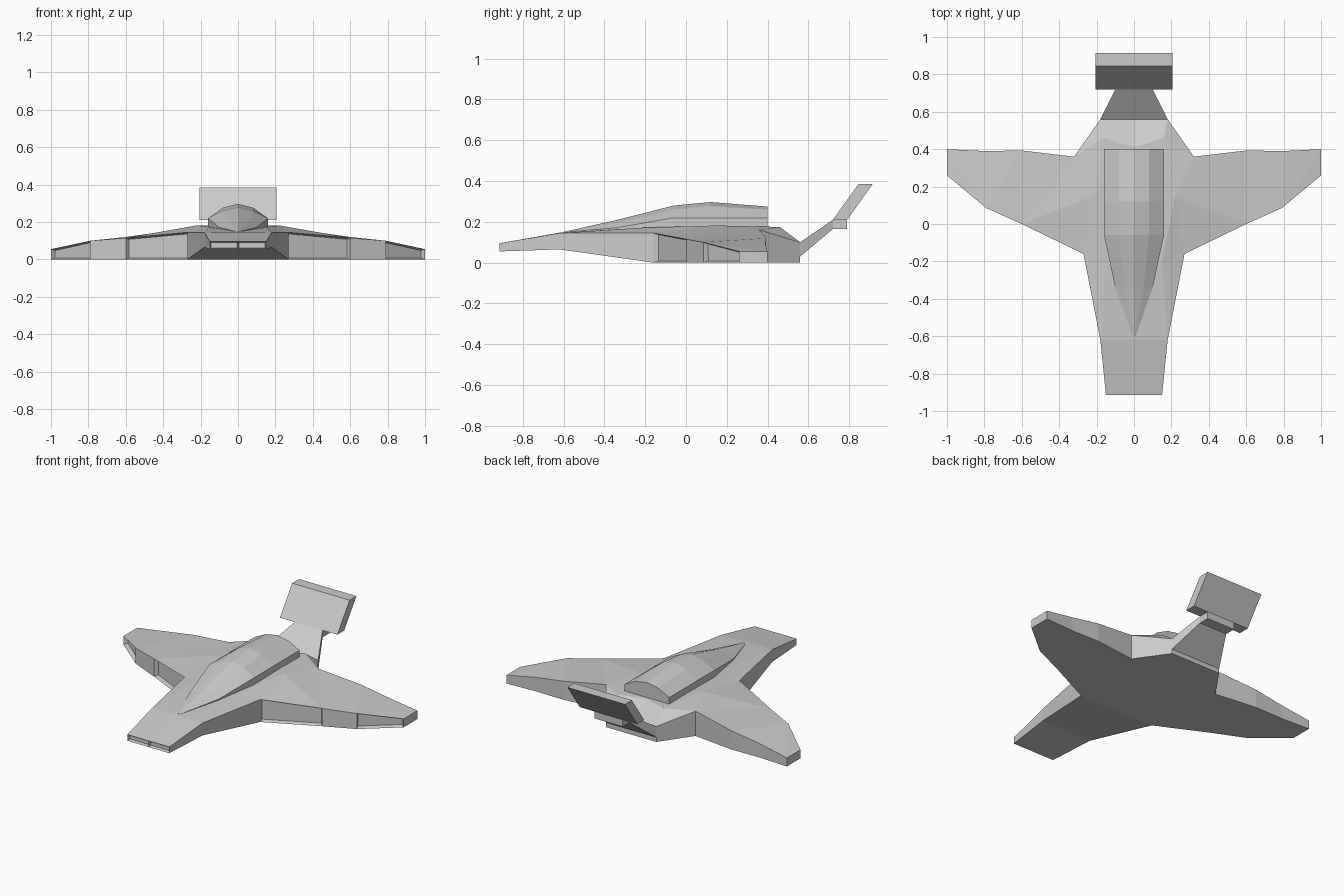
import bpy, bmesh

if "Cube" in bpy.data.objects:
    bpy.data.objects.remove(bpy.data.objects["Cube"])


def finish(name, bm):
    bmesh.ops.recalc_face_normals(bm, faces=bm.faces[:])
    me = bpy.data.meshes.new(name)
    bm.to_mesh(me)
    bm.free()
    ob = bpy.data.objects.new(name, me)
    bpy.context.collection.objects.link(ob)
    return ob


def loft(name, rings):
    """Skin closed rings of equal size and cap both ends."""
    bm = bmesh.new()
    rows = [[bm.verts.new(p) for p in ring] for ring in rings]
    n = len(rows[0])
    for a, b in zip(rows, rows[1:]):
        for i in range(n):
            j = (i + 1) % n
            bm.faces.new((a[i], a[j], b[j], b[i]))
    bm.faces.new(rows[0])
    bm.faces.new(rows[-1])
    return finish(name, bm)


def slab(name, profile, half):
    """Extrude a (y, z) profile across x."""
    return loft(name, [[(x, y, z) for y, z in profile] for x in (-half, half)])


# Hull: half outline as x, y, top z, bottom z, from nose to tail
OUTLINE = {
    "n": (0, -0.915, 0.095, 0.055), "A": (0.15, -0.915, 0.095, 0.055),
    "B": (0.18, -0.62, 0.145, 0.065), "C": (0.27, -0.16, 0.145, 0),
    "D": (0.6, 0, 0.115, 0), "E": (0.79, 0.085, 0.10, 0),
    "F": (1, 0.26, 0.055, 0), "G": (1, 0.4, 0.055, 0),
    "K": (0.8, 0.39, 0.09, 0), "H": (0.6, 0.393, 0.12, 0),
    "I": (0.32, 0.36, 0.16, 0), "J": (0.18, 0.56, 0.10, 0),
    "t": (0, 0.56, 0.10, 0),
}
# Raised points on the upper deck and centre points on the belly
DECK = {"p": (0, -0.62, 0.147), "q": (0.15, -0.2, 0.172), "r": (0.22, 0.15, 0.182),
        "s": (0.16, 0.46, 0.175), "u": (0, 0.41, 0.175)}
BELLY = {"b": (0, -0.62, 0.065), "c": (0, -0.16, 0)}
TOP_FACES = "nABp BCq Bqp CDr Crq DIr DHI DEH EKH EGK EFG Isr IJs pqu qru rsu Jtus".split()
LOW_FACES = "nABb BCcb CDEFGKHIJtc".split()

bm = bmesh.new()
cache = {}


def vert(co):
    key = tuple(round(v, 4) + 0.0 for v in co)
    if key not in cache:
        cache[key] = bm.verts.new(key)
    return cache[key]


recesses, intakes = [], []
names = list(OUTLINE)
for side in (1, -1):
    top = {k: vert((side * x, y, z)) for k, (x, y, z, _) in OUTLINE.items()}
    low = {k: vert((side * x, y, z)) for k, (x, y, _, z) in OUTLINE.items()}
    top.update({k: vert((side * x, y, z)) for k, (x, y, z) in DECK.items()})
    low.update({k: vert((side * x, y, z)) for k, (x, y, z) in BELLY.items()})
    for f in TOP_FACES:
        bm.faces.new([top[k] for k in f])
    for f in LOW_FACES:
        bm.faces.new([low[k] for k in f])
    for a, b in zip(names, names[1:]):
        face = bm.faces.new((low[a], low[b], top[b], top[a]))
        if a + b in ("CD", "EF"):
            recesses.append(face)
        elif a + b == "nA":
            intakes.append(face)
bmesh.ops.recalc_face_normals(bm, faces=bm.faces[:])
# Sunken panels in the leading edges and twin nose intakes
bmesh.ops.inset_individual(bm, faces=recesses, thickness=0.011, depth=-0.025)
bmesh.ops.inset_individual(bm, faces=intakes, thickness=0.007, depth=-0.02)
finish("hull", bm)

# Canopy: y, half width, base z, shoulder z, upper half width, upper z, ridge z
SECTIONS = [
    (-0.60, 0.008, 0.142, 0.149, 0.004, 0.150, 0.151),
    (-0.34, 0.100, 0.158, 0.171, 0.050, 0.194, 0.209),
    (-0.06, 0.160, 0.176, 0.220, 0.080, 0.260, 0.280),
    (0.12, 0.160, 0.178, 0.220, 0.080, 0.277, 0.297),
    (0.40, 0.160, 0.178, 0.220, 0.080, 0.260, 0.275),
]
loft("canopy", [[(-w, y, zb), (-w, y, zs), (-m, y, zm), (0, y, zr),
                 (m, y, zm), (w, y, zs), (w, y, zb)]
                for y, w, zb, zs, m, zm, zr in SECTIONS])

# Tail: tapered arm, hinge block and tilted panel
loft("tail_arm", [[(-w, y, z0), (w, y, z0), (w, y, z1), (-w, y, z1)]
                  for y, w, z0, z1 in ((0.56, 0.18, 0.03, 0.10), (0.72, 0.10, 0.165, 0.21))])
slab("tail_hinge", [(0.72, 0.165), (0.79, 0.165), (0.79, 0.21), (0.72, 0.21)], 0.10)
slab("tail_panel", [(0.72, 0.21), (0.79, 0.21), (0.915, 0.385), (0.845, 0.385)], 0.205)
